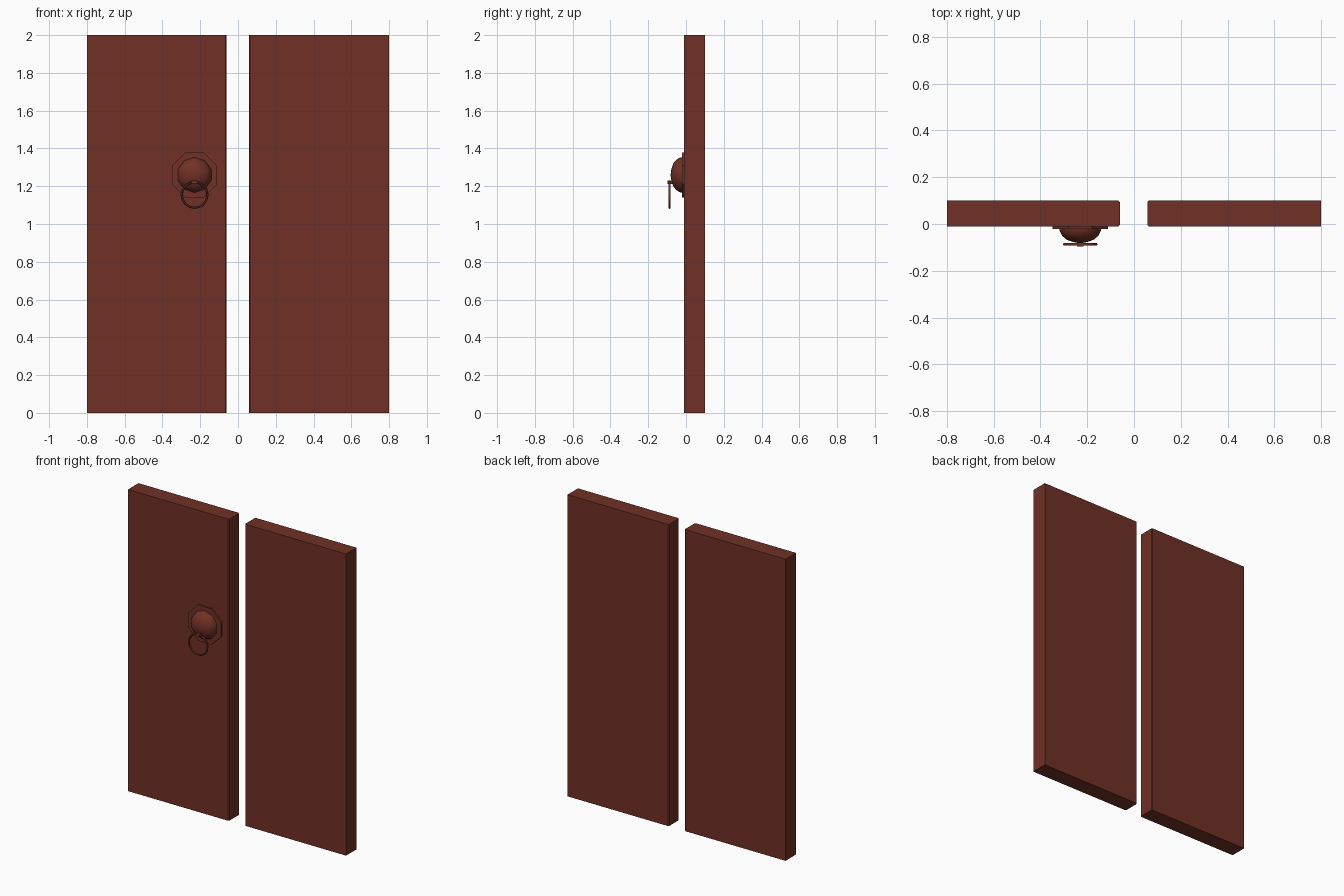
import bpy, bmesh, math
from mathutils import Vector

if "Cube" in bpy.data.objects:
    bpy.data.objects.remove(bpy.data.objects["Cube"])

mat = bpy.data.materials.new("red_brown_wood")
mat.diffuse_color = (0.162, 0.030, 0.0185, 1)
mat.use_nodes = True
mat.node_tree.nodes["Principled BSDF"].inputs["Base Color"].default_value = mat.diffuse_color
CX, CZ = -0.23, 1.26          # knocker centre


def finish(name, bm, smooth=None):
    bmesh.ops.recalc_face_normals(bm, faces=bm.faces)
    me = bpy.data.meshes.new(name)
    bm.to_mesh(me)
    bm.free()
    ob = bpy.data.objects.new(name, me)
    bpy.context.collection.objects.link(ob)
    me.materials.append(mat)
    if smooth:
        bpy.ops.object.select_all(action='DESELECT')
        ob.select_set(True)
        bpy.context.view_layer.objects.active = ob
        bpy.ops.object.shade_smooth_by_angle(angle=math.radians(smooth))
    return ob


def box(name, x0, x1, y0, y1, z0, z1, inner=None):
    bm = bmesh.new()
    bmesh.ops.create_cube(bm, size=1)
    for v in bm.verts:
        v.co = Vector(((x0 + x1) / 2 + v.co.x * (x1 - x0),
                       (y0 + y1) / 2 + v.co.y * (y1 - y0),
                       (z0 + z1) / 2 + v.co.z * (z1 - z0)))
    # soften the vertical edges where the leaves meet
    if inner is not None:
        edges = [e for e in bm.edges
                 if all(abs(v.co.x - inner) < 1e-4 for v in e.verts)
                 and abs(e.verts[0].co.z - e.verts[1].co.z) > 1]
        bmesh.ops.bevel(bm, geom=edges, offset=0.006, segments=1, affect='EDGES')
    return finish(name, bm)


def lathe(name, profile, sides, smooth=None):
    """Spin (radius, y) points around the knocker axis; both ends are capped."""
    bm = bmesh.new()
    rings = []
    for r, y in profile:
        ring = []
        for i in range(sides):
            a = math.tau * (i + 0.5) / sides
            k = r / math.cos(math.pi / sides)
            ring.append(bm.verts.new((CX + k * math.cos(a), y, CZ + k * math.sin(a))))
        rings.append(ring)
    for a, b in zip(rings, rings[1:]):
        for i in range(sides):
            j = (i + 1) % sides
            bm.faces.new((a[i], a[j], b[j], b[i]))
    bm.faces.new(rings[0])
    bm.faces.new(rings[-1])
    return finish(name, bm, smooth)


def torus(name, centre, R, r, n, m):
    bm = bmesh.new()
    vs = [[bm.verts.new((centre[0] + (R + r * math.cos(b)) * math.cos(a),
                         centre[1] + r * math.sin(b),
                         centre[2] + (R + r * math.cos(b)) * math.sin(a)))
           for b in (math.tau * j / m for j in range(m))]
          for a in (math.tau * i / n for i in range(n))]
    for i in range(n):
        for j in range(m):
            bm.faces.new((vs[i][j], vs[(i + 1) % n][j],
                          vs[(i + 1) % n][(j + 1) % m], vs[i][(j + 1) % m]))
    return finish(name, bm, 60)


# door leaves
box("left_door", -0.80, -0.06, -0.01, 0.10, 0, 2, inner=-0.06)
box("right_door", 0.057, 0.80, -0.01, 0.10, 0, 2, inner=0.057)

# knocker: back plate, dome, staple and hanging ring
lathe("knocker_plate", [(0.119, -0.008), (0.119, -0.021)], 8)
lathe("knocker_dome", [(0.089, -0.018), (0.088, -0.03), (0.078, -0.05),
                       (0.058, -0.067), (0.031, -0.077), (0.006, -0.081)], 10, 50)
box("ring_staple", CX - 0.014, CX + 0.014, -0.097, -0.06, 1.211, 1.229)
torus("knocker_ring", (CX, -0.087, 1.154), 0.068, 0.006, 16, 6)
